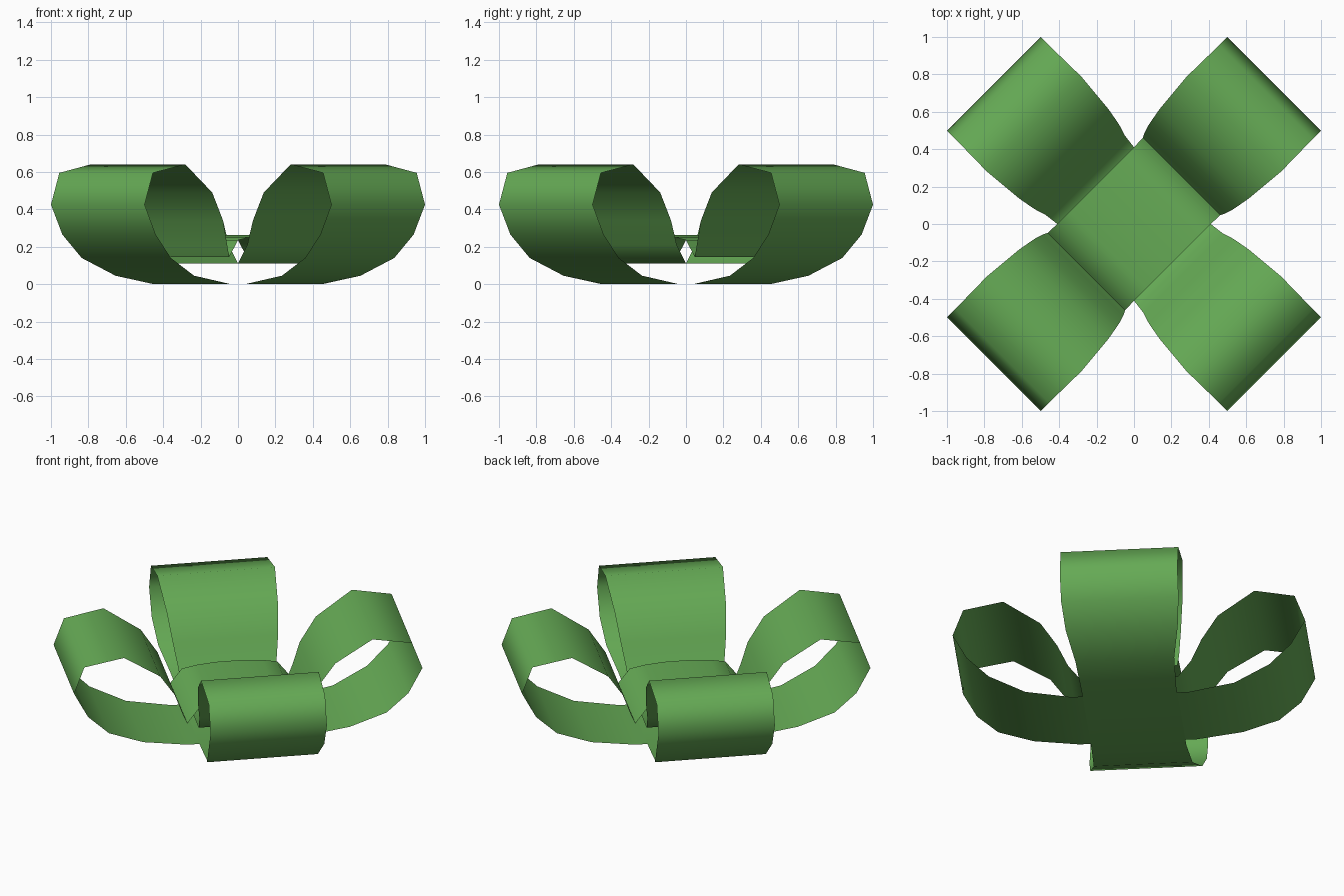
import bpy, bmesh, math
from mathutils import Matrix

if "Cube" in bpy.data.objects:
    bpy.data.objects.remove(bpy.data.objects["Cube"])

green = bpy.data.materials.new("ribbon_green")
green.diffuse_color = (0.13, 0.40, 0.09, 1)
green.use_nodes = True
green.node_tree.nodes["Principled BSDF"].inputs["Base Color"].default_value = green.diffuse_color

# Loop outline on one side: (distance from centre, height, half width)
LOOP = [(0.353, 0.0, 0.285), (0.629, 0.045, 0.297), (0.845, 0.14, 0.337),
        (0.975, 0.265, 0.353), (1.06, 0.425, 0.354), (0.997, 0.595, 0.354),
        (0.756, 0.64, 0.358), (0.533, 0.49, 0.338), (0.433, 0.34, 0.32)]
# Middle of the upper layer: one ribbon dips low, the other arches over it
LOW_MIDDLE = [(0.37, 0.21, 0.30), (0.29, 0.11, 0.29)]
ARCH_MIDDLE = [(0.385, 0.20, 0.305), (0.36, 0.145, 0.293), (0.29, 0.235, 0.29),
               (0.20, 0.252, 0.29), (0.09, 0.262, 0.29)]


def ribbon(name, middle, angle, lift=0.0):
    half = LOOP + middle
    path = half + [(-r, z, w) for r, z, w in reversed(half)]
    bm = bmesh.new()
    rows = []
    for r, z, w in path:
        z = max(z, lift)
        rows.append([bm.verts.new((r, -w, z)), bm.verts.new((r, w, z))])
    for i, a in enumerate(rows):
        b = rows[(i + 1) % len(rows)]
        bm.faces.new((a[0], b[0], b[1], a[1])[::-1])
    bm.transform(Matrix.Rotation(angle, 4, 'Z'))
    bm.normal_update()
    # Make the face at the ribbon's underside point down
    bm.faces.ensure_lookup_table()
    lowest = min(bm.faces, key=lambda f: f.calc_center_median().z)
    if lowest.normal.z > 0:
        bmesh.ops.reverse_faces(bm, faces=bm.faces[:])
    mesh = bpy.data.meshes.new(name)
    bm.to_mesh(mesh)
    bm.free()
    mesh.materials.append(green)
    obj = bpy.data.objects.new(name, mesh)
    bpy.context.collection.objects.link(obj)
    bpy.ops.object.select_all(action='DESELECT')
    obj.select_set(True)
    bpy.context.view_layer.objects.active = obj
    bpy.ops.object.shade_smooth_by_angle(angle=math.radians(65))
    return obj


# Two crossing double-loop ribbons
ribbon("upper_ribbon", ARCH_MIDDLE, math.radians(45))
ribbon("lower_ribbon", LOW_MIDDLE, math.radians(135), 0.002)
